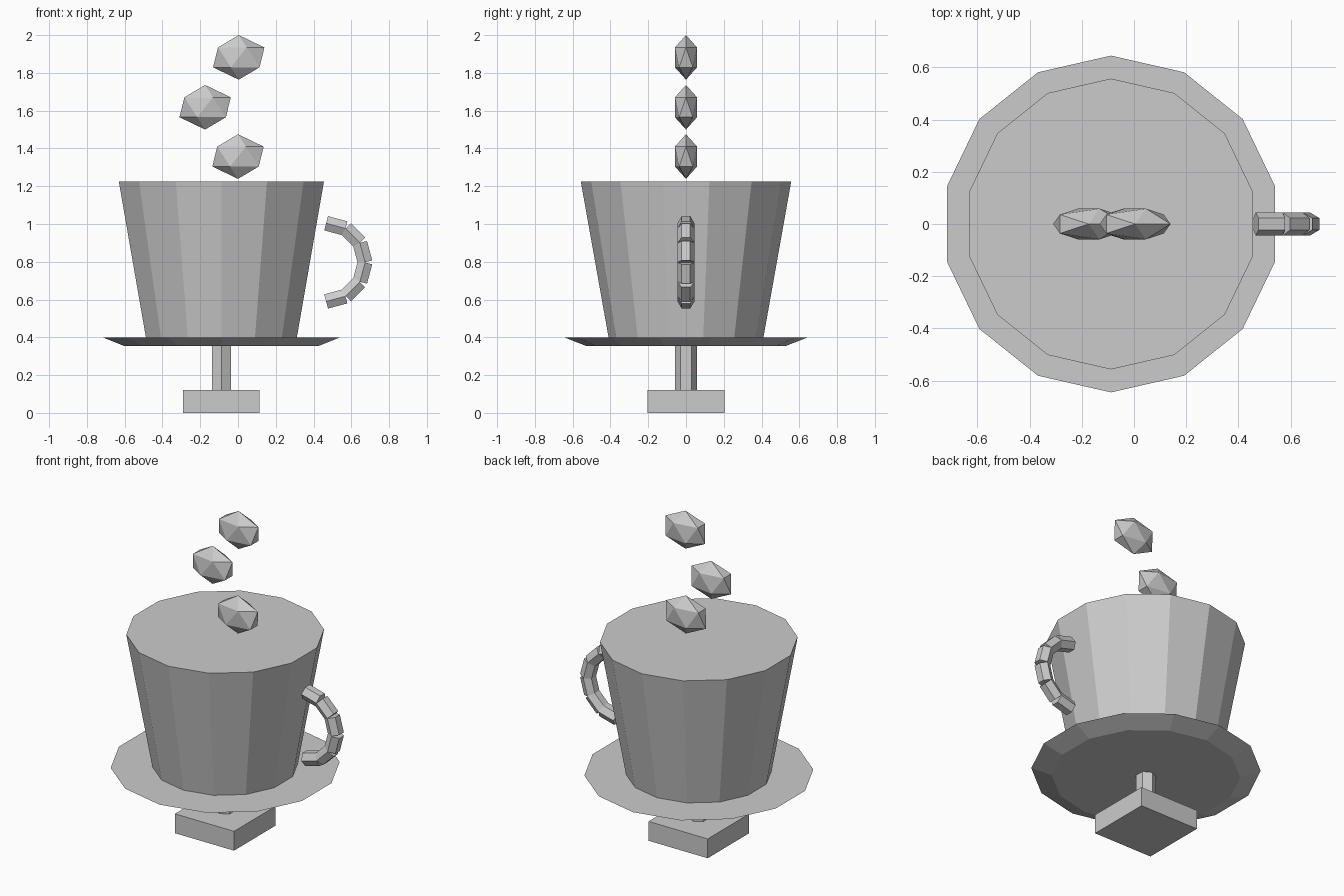
import bpy, math
from mathutils import Vector

cube = bpy.data.objects.get("Cube")
if cube:
    bpy.data.objects.remove(cube, do_unlink=True)

grey = bpy.data.materials.new("plain grey")
grey.use_nodes = True
colour = (0.6, 0.6, 0.6, 1)
grey.diffuse_color = colour
grey.node_tree.nodes["Principled BSDF"].inputs["Base Color"].default_value = colour

AXIS = -0.088  # x of the cup, saucer, stem and base


def finish(name):
    ob = bpy.context.object
    ob.name = name
    ob.data.materials.append(grey)
    return ob


def tapered(name, sides, r_low, r_high, z_low, z_high):
    """Upright frustum with a corner pointing along y."""
    bpy.ops.mesh.primitive_cone_add(
        vertices=sides, radius1=r_low, radius2=r_high, depth=z_high - z_low,
        location=(AXIS, 0, (z_low + z_high) / 2))
    return finish(name)


# Square base and hexagonal stem
bpy.ops.mesh.primitive_cube_add(size=1, location=(AXIS, 0, 0.06))
base = finish("base")
base.scale = (0.406, 0.406, 0.12)
tapered("stem", 6, 0.058, 0.058, 0.12, 0.36)

# Saucer and closed cup
tapered("saucer", 14, 0.53, 0.645, 0.355, 0.4)
tapered("cup", 14, 0.41, 0.557, 0.4, 1.225)

# Handle: six hexagonal links around a half circle
for i in range(6):
    a = math.radians(75 - 30 * i)
    out = Vector((math.cos(a), 0, math.sin(a)))
    bpy.ops.mesh.primitive_cylinder_add(
        vertices=6, radius=0.045, depth=0.106,
        location=Vector((0.466, 0, 0.797)) + out * 0.2, rotation=(0, -a, 0))
    finish(f"handle_link_{i + 1}")

# Steam puffs: flattened low-poly balls
for i, (x, z) in enumerate([(0.0, 1.357), (-0.174, 1.618), (0.004, 1.882)]):
    bpy.ops.mesh.primitive_ico_sphere_add(subdivisions=1, radius=1, location=(x, 0, z))
    puff = finish(f"steam_puff_{i + 1}")
    puff.scale = (0.152, 0.069, 0.118)
